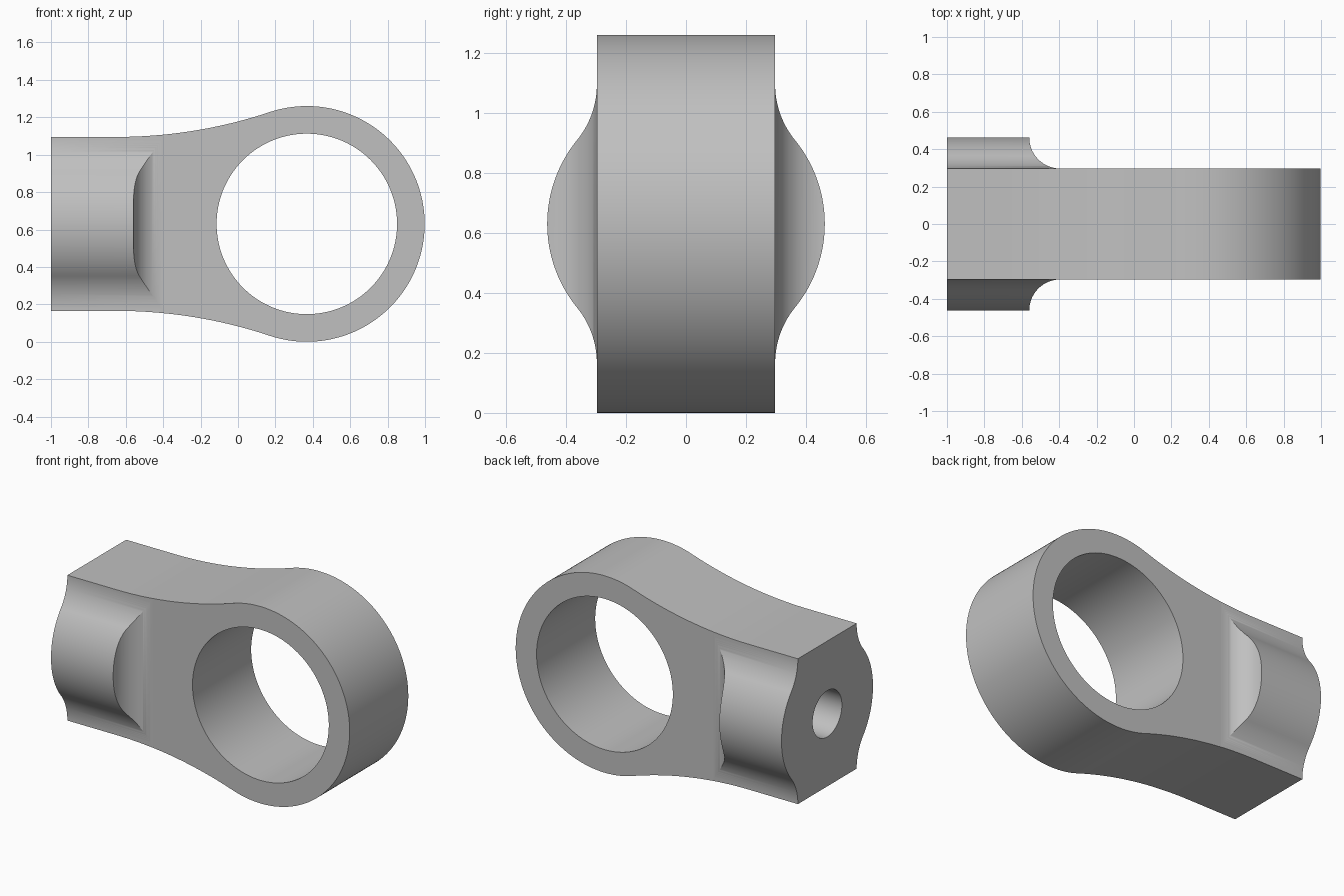
import bpy
import bmesh
from math import sin, cos, pi, atan2, sqrt
from mathutils import Matrix

if "Cube" in bpy.data.objects:
    bpy.data.objects.remove(bpy.data.objects["Cube"], do_unlink=True)

MID = 0.63            # height of the centre line
RING_X, RING_R, BORE_R = 0.368, 0.63, 0.4825
SHANK_H = 0.465       # half height of the shank
SLAB_Y = 0.297        # half thickness of the slab
BOSS_Y = 0.4625       # half thickness at the crown of the boss

steel = bpy.data.materials.new("plain grey steel")
steel.use_nodes = True
grey = (0.53, 0.53, 0.53, 1)
steel.diffuse_color = grey
steel.node_tree.nodes["Principled BSDF"].inputs["Base Color"].default_value = grey


def arc(cx, cy, r, a0, a1, n):
    return [(cx + r * cos(a0 + (a1 - a0) * i / n),
             cy + r * sin(a0 + (a1 - a0) * i / n)) for i in range(n + 1)]


def mirror(points):
    """Close a half outline by mirroring it over its first axis."""
    return points + [(u, -v) for u, v in reversed(points)]


def prism(name, points, place, half):
    """Extrude a flat outline; place(u, v, w) gives the 3D position."""
    bm = bmesh.new()
    ends = [[bm.verts.new(place(u, v, w)) for u, v in points] for w in (-half, half)]
    bm.faces.new(ends[0])
    bm.faces.new(ends[1])
    n = len(points)
    for i in range(n):
        j = (i + 1) % n
        bm.faces.new((ends[0][i], ends[0][j], ends[1][j], ends[1][i]))
    bmesh.ops.recalc_face_normals(bm, faces=bm.faces)
    return finish(name, bm)


def cylinder(name, radius, depth, matrix):
    bm = bmesh.new()
    bmesh.ops.create_cone(bm, cap_ends=True, segments=128, radius1=radius,
                          radius2=radius, depth=depth, matrix=matrix)
    return finish(name, bm)


def finish(name, bm):
    mesh = bpy.data.meshes.new(name)
    bm.to_mesh(mesh)
    bm.free()
    mesh.materials.append(steel)
    obj = bpy.data.objects.new(name, mesh)
    bpy.context.collection.objects.link(obj)
    return obj


def combine(obj, tool, operation):
    mod = obj.modifiers.new(operation.lower(), 'BOOLEAN')
    mod.operation, mod.object, mod.solver = operation, tool, 'EXACT'
    bpy.ops.object.modifier_apply(modifier=mod.name)
    bpy.data.objects.remove(tool, do_unlink=True)


# Side outline: round eye blending through a large arc into the shank
blend_x = -0.65
dx = RING_X - blend_x
blend_r = (dx**2 + SHANK_H**2 - RING_R**2) / (2 * (RING_R - SHANK_H))
touch = atan2(SHANK_H + blend_r, -dx)
side = arc(RING_X, 0, RING_R, 0, touch, 56)[1:]
side += arc(blend_x, SHANK_H + blend_r, blend_r, touch - pi, -pi / 2, 24)[1:]
side += [(-1, SHANK_H)]
side = [(RING_X + RING_R, 0)] + side
side = side + [(u, -v) for u, v in reversed(side[1:])]
body = prism("rod_end_body", side, lambda u, v, w: (u, w, MID + v), 0.6)
bpy.context.view_layer.objects.active = body
body.select_set(True)

# Plan outline: thick shank with a hollow fillet down to the slab
flat = SLAB_Y - 0.0005
r = BOSS_Y - flat
plan = [(-1.2, 0.55), (-0.56, 0.55)]
plan += arc(-0.56 + r, BOSS_Y, r, pi, 1.5 * pi, 28) + [(1.2, flat)]
combine(body, prism("plan_shape", mirror(plan), lambda u, v, w: (u, v, MID + w), 0.9),
        'INTERSECT')

# End outline: crowned boss running through an S curve into the slab faces
rise = BOSS_Y - SLAB_Y
total = (SHANK_H**2 + rise**2) / (2 * rise)
crown_r = total * 0.6
foot_r = total - crown_r
bend = atan2(SHANK_H, total - rise)
end = arc(BOSS_Y - crown_r, 0, crown_r, 0, bend, 28)
end += arc(SLAB_Y + foot_r, SHANK_H, foot_r, bend - pi, -pi, 20)[1:]
end += [(SLAB_Y, 0.9)]
quarter = end + [(-u, v) for u, v in reversed(end)]
loop = quarter + [(u, -v) for u, v in reversed(quarter[1:-1])]
combine(body, prism("end_shape", loop, lambda u, v, w: (w, u, MID + v), 1.3),
        'INTERSECT')

# Eye bore and blind shank hole
combine(body, cylinder("eye_bore", BORE_R, 2,
                       Matrix.Translation((RING_X, 0, MID)) @ Matrix.Rotation(pi / 2, 4, 'X')),
        'DIFFERENCE')
combine(body, cylinder("shank_hole", 0.148, 1.2,
                       Matrix.Translation((-1, 0, MID)) @ Matrix.Rotation(pi / 2, 4, 'Y')),
        'DIFFERENCE')

# Smooth curved faces, crisp edges
bpy.ops.object.shade_smooth_by_angle(angle=pi / 7)
weighted = body.modifiers.new("weighted normals", 'WEIGHTED_NORMAL')
weighted.keep_sharp = True
